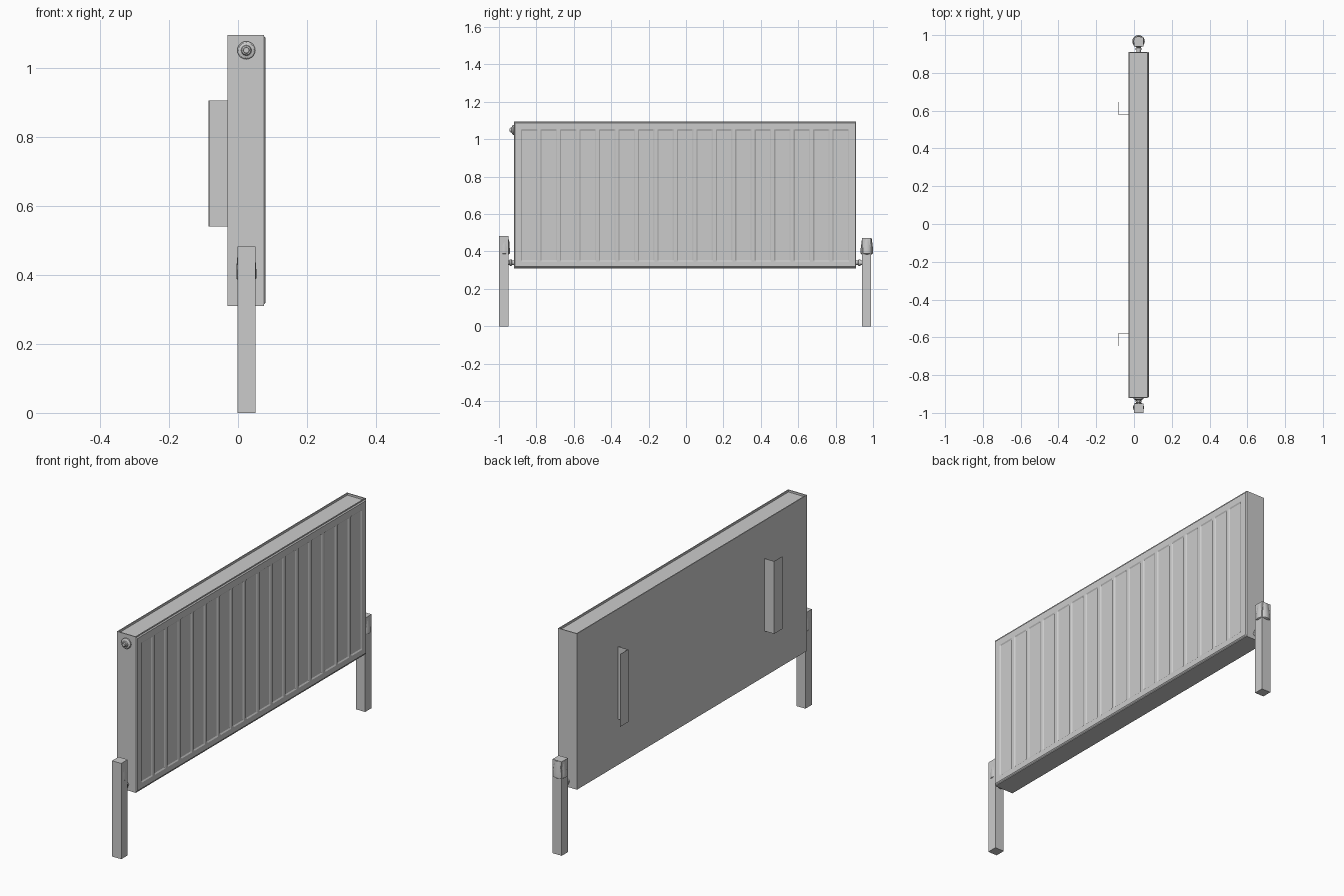
import bpy, bmesh, math
from mathutils import Matrix, Vector

if "Cube" in bpy.data.objects:
    bpy.data.objects.remove(bpy.data.objects["Cube"])

Y0, Y1, Z0, Z1 = -0.92, 0.91, 0.31, 1.095
CX = 0.024


def finish(bm, name, smooth=False):
    bmesh.ops.recalc_face_normals(bm, faces=bm.faces)
    me = bpy.data.meshes.new(name)
    bm.to_mesh(me)
    bm.free()
    ob = bpy.data.objects.new(name, me)
    bpy.context.collection.objects.link(ob)
    if smooth:
        bpy.ops.object.select_all(action='DESELECT')
        ob.select_set(True)
        bpy.context.view_layer.objects.active = ob
        bpy.ops.object.shade_smooth_by_angle(angle=math.radians(35))
    return ob


def box_bm(lo, hi):
    bm = bmesh.new()
    lo, hi = Vector(lo), Vector(hi)
    m = Matrix.Translation((lo + hi) / 2) @ Matrix.Diagonal((*(hi - lo), 1))
    bmesh.ops.create_cube(bm, size=1, matrix=m)
    return bm


def box(name, lo, hi):
    return finish(box_bm(lo, hi), name)


def lathe(name, origin, axis, profile, seg=20):
    """Closed solid of revolution; profile is (radius, distance along axis)."""
    bm = bmesh.new()
    rot = Vector(axis).to_track_quat('Z', 'Y').to_matrix()
    rings = []
    for r, h in profile:
        rings.append([bm.verts.new(Vector(origin) + rot @ Vector(
            (r * math.cos(2 * math.pi * i / seg), r * math.sin(2 * math.pi * i / seg), h)))
            for i in range(seg)])
    for a, b in zip(rings, rings[1:]):
        for i in range(seg):
            j = (i + 1) % seg
            bm.faces.new((a[i], a[j], b[j], b[i]))
    bm.faces.new(rings[0])
    bm.faces.new(rings[-1])
    return finish(bm, name, True)


# Radiator casing with a recessed top grille
bm = box_bm((-0.03, Y0, Z0), (0.075, Y1, Z1))
bm.normal_update()
top = [f for f in bm.faces if f.normal.z > 0.9]
bmesh.ops.inset_region(bm, faces=top, thickness=0.007)
top = [f for f in top if f.is_valid]
ext = bmesh.ops.extrude_face_region(bm, geom=top)['geom']
bmesh.ops.translate(bm, vec=(0, 0, -0.01), verts=[v for v in ext if isinstance(v, bmesh.types.BMVert)])
bmesh.ops.delete(bm, geom=[f for f in top if f.is_valid], context='FACES_ONLY')
finish(bm, "casing")

# Front sheet with pressed vertical channels and a folded rim
count, gap, edge = 17, 0.016, 0.006
a, b = Y0 + 0.03, Y1 - 0.03
pitch = (b - a) / count
ys = [(Y0, 0.075, 0), (Y0 + 0.005, 0.08, 0)]
for i in range(count):
    p, q = a + i * pitch + gap / 2, a + (i + 1) * pitch - gap / 2
    ys += [(p, 0.08, 0), (p + edge, 0.08, 1), (q - edge, 0.08, 1), (q, 0.08, 0)]
ys += [(Y1 - 0.005, 0.08, 0), (Y1, 0.075, 0)]
zs = [(Z0 + 0.004, 0.075, 0), (Z0 + 0.009, 0.08, 0), (0.347, 0.08, 0), (0.353, 0.08, 1),
      (1.047, 0.08, 1), (1.053, 0.08, 0), (Z1 - 0.009, 0.08, 0), (Z1 - 0.004, 0.075, 0)]
bm = bmesh.new()
grid = [[bm.verts.new((min(x1, x2) - 0.004 * s * t, y, z)) for z, x2, t in zs] for y, x1, s in ys]
for c, d in zip(grid, grid[1:]):
    for j in range(len(zs) - 1):
        bm.faces.new((c[j], d[j], d[j + 1], c[j + 1]))
finish(bm, "front_panel")

# Wall brackets: mirrored angle sections on the back
for side, label in ((1, "rear"), (-1, "front")):
    inner, outer = sorted((side * 0.58, side * 0.645)), side * 0.58
    box(f"bracket_plate_{label}", (-0.085, inner[0], 0.54), (-0.083, inner[1], 0.905))
    box(f"bracket_web_{label}", (-0.084, min(outer, outer + side * 0.002), 0.54),
        (-0.03, max(outer, outer + side * 0.002), 0.905))

# Supply posts, valves and connectors at both ends
box("post_front", (-0.001, -1.0, 0), (0.05, -0.949, 0.482))
box("post_rear", (-0.001, 0.94, 0), (0.05, 0.99, 0.473))
lathe("valve_front", (CX, -0.971, 0.385), (0, 0, 1),
      [(0.024, 0), (0.029, 0.004), (0.029, 0.03), (0.025, 0.08)])
lathe("valve_rear", (CX, 0.967, 0.385), (0, 0, 1),
      [(0.027, 0), (0.033, 0.004), (0.033, 0.03), (0.026, 0.085)])
nipple = [(0.012, -0.005), (0.012, 0.01), (0.017, 0.012), (0.017, 0.022), (0.012, 0.024), (0.012, 0.04)]
lathe("connector_front", (CX, Y0, 0.34), (0, -1, 0), nipple)
lathe("connector_rear", (CX, Y1, 0.34), (0, 1, 0), nipple)

# Bleed plug near the top of the front end
lathe("bleed_plug", (CX, Y0, 1.05), (0, -1, 0),
      [(0.026, -0.002), (0.026, 0.006), (0.022, 0.009), (0.02, 0.009), (0.015, 0.012),
       (0.013, 0.017), (0.009, 0.018), (0.008, 0.024)])
